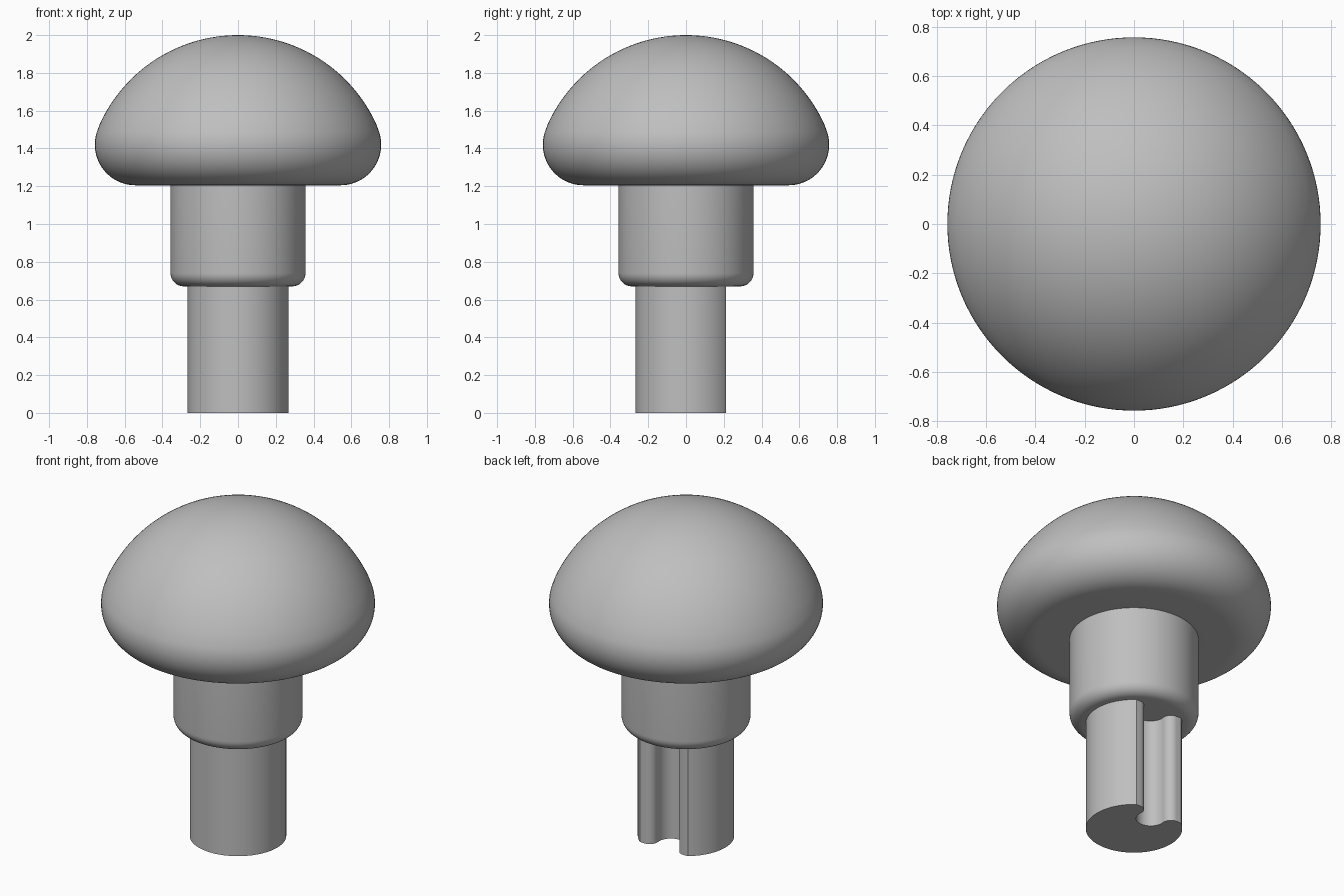
import bpy, bmesh, math

if "Cube" in bpy.data.objects:
    bpy.data.objects.remove(bpy.data.objects["Cube"])

grey = bpy.data.materials.new("light grey")
grey.diffuse_color = (0.52, 0.52, 0.52, 1)
grey.use_nodes = True
grey.node_tree.nodes["Principled BSDF"].inputs["Base Color"].default_value = grey.diffuse_color


def arc(cx, cy, r, a0, a1, n):
    """Points on an arc, angles in degrees."""
    pts = []
    for i in range(n + 1):
        a = math.radians(a0 + (a1 - a0) * i / n)
        pts.append((cx + r * math.cos(a), cy + r * math.sin(a)))
    return pts


def finish(name, bm, angle=35):
    bmesh.ops.remove_doubles(bm, verts=bm.verts[:], dist=1e-5)
    bmesh.ops.recalc_face_normals(bm, faces=bm.faces[:])
    mesh = bpy.data.meshes.new(name)
    bm.to_mesh(mesh)
    bm.free()
    mesh.materials.append(grey)
    ob = bpy.data.objects.new(name, mesh)
    bpy.context.collection.objects.link(ob)
    bpy.ops.object.select_all(action='DESELECT')
    ob.select_set(True)
    bpy.context.view_layer.objects.active = ob
    bpy.ops.object.shade_smooth_by_angle(angle=math.radians(angle))
    return ob


def lathe(name, profile, steps=128):
    bm = bmesh.new()
    vs = [bm.verts.new((r, 0, z)) for r, z in profile]
    es = [bm.edges.new(p) for p in zip(vs, vs[1:])]
    bmesh.ops.spin(bm, geom=vs + es, cent=(0, 0, 0), axis=(0, 0, 1),
                   angle=2 * math.pi, steps=steps, use_merge=True)
    return finish(name, bm)


# Domed cap: flat underside, rounded rim, large tangent dome
t = math.degrees(math.atan2(0.224, 0.543))
cap = [(0.357, 1.205)] + arc(0.543, 1.42, 0.215, -90, t, 24)
cap += arc(0, 1.196, 0.804, t, 90, 32)[1:-1] + [(0, 2.0)]
lathe("cap", cap)

# Collar with a rounded lower edge
lathe("collar", [(0, 0.67)] + arc(0.287, 0.74, 0.07, -90, 0, 10) + [(0.357, 1.205)])

# Stem: round bar with a flat and a rounded groove along the back
R, FLAT = 0.267, 0.213
a = math.degrees(math.asin(FLAT / R))
fx, fy, fr = 0.13, FLAT - 0.05, 0.05          # lip rounding
gy = 0.144                                    # groove centre
gr = math.hypot(fx, fy - gy) - fr             # groove radius
g = math.degrees(math.atan2(fy - gy, fx))
outline = arc(0, 0, R, 180 - a, 360 + a, 96)
outline += arc(fx, fy, fr, 90, 180 + g, 12)
outline += arc(0, gy, gr, g, -180 - g, 24)[1:]
outline += arc(-fx, fy, fr, -g, 90, 12)[1:]
bm = bmesh.new()
base = bm.faces.new([bm.verts.new((x, y, 0)) for x, y in outline])
top = bmesh.ops.extrude_face_region(bm, geom=[base], use_keep_orig=True)["geom"]
bmesh.ops.translate(bm, vec=(0, 0, 0.67),
                    verts=[v for v in top if isinstance(v, bmesh.types.BMVert)])
# drop the hidden upper end inside the collar
bmesh.ops.delete(bm, geom=[f for f in top if isinstance(f, bmesh.types.BMFace)],
                 context='FACES_ONLY')
finish("stem", bm)
